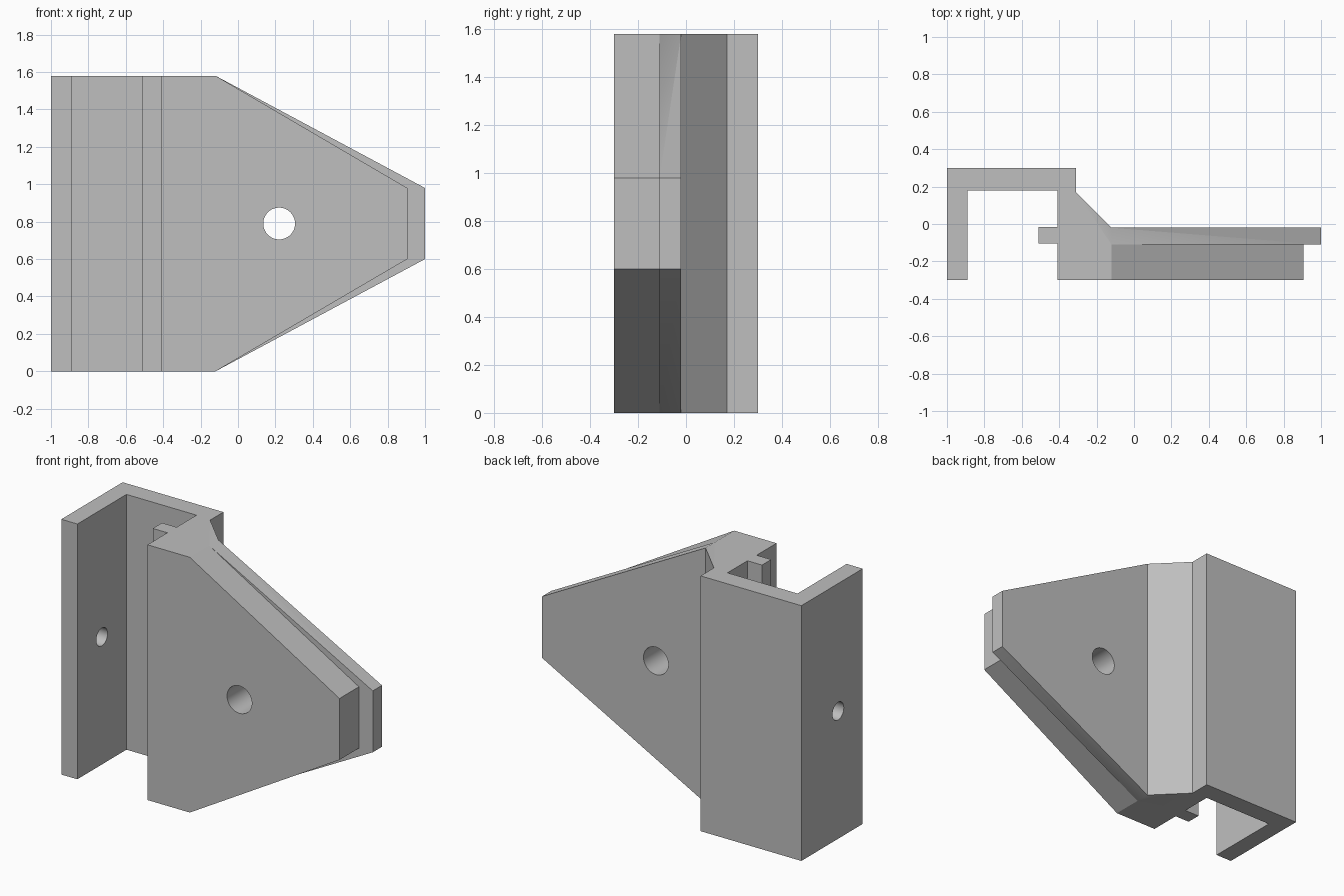
import bpy
import bmesh
from mathutils import Matrix, Vector

default = bpy.data.objects.get("Cube")
if default:
    bpy.data.objects.remove(default, do_unlink=True)

HEIGHT = 1.58
MID = HEIGHT / 2

grey = bpy.data.materials.new("plain grey")
grey.use_nodes = True
colour = (0.52, 0.52, 0.52, 1)
grey.diffuse_color = colour
grey.node_tree.nodes["Principled BSDF"].inputs["Base Color"].default_value = colour


def make_object(name, bm):
    bmesh.ops.recalc_face_normals(bm, faces=bm.faces)
    mesh = bpy.data.meshes.new(name)
    bm.to_mesh(mesh)
    bm.free()
    mesh.materials.append(grey)
    obj = bpy.data.objects.new(name, mesh)
    bpy.context.collection.objects.link(obj)
    return obj


def prism(name, points, offset):
    """Extrude a closed outline along the offset."""
    bm = bmesh.new()
    face = bm.faces.new([bm.verts.new(p) for p in points])
    result = bmesh.ops.extrude_face_region(bm, geom=[face], use_keep_orig=True)
    verts = [v for v in result["geom"] if isinstance(v, bmesh.types.BMVert)]
    bmesh.ops.translate(bm, verts=verts, vec=offset)
    return make_object(name, bm)


def hole_cutter(name, centre, radius, depth, axis):
    bm = bmesh.new()
    turn = Vector((0, 0, 1)).rotation_difference(Vector(axis)).to_matrix().to_4x4()
    bmesh.ops.create_cone(bm, cap_ends=True, segments=48, radius1=radius,
                          radius2=radius, depth=depth,
                          matrix=Matrix.Translation(centre) @ turn)
    return make_object(name, bm)


def combine(target, other, operation):
    mod = target.modifiers.new(other.name, "BOOLEAN")
    mod.operation = operation
    mod.solver = "EXACT"
    mod.object = other
    bpy.ops.object.select_all(action="DESELECT")
    bpy.context.view_layer.objects.active = target
    target.select_set(True)
    bpy.ops.object.modifier_apply(modifier=mod.name)
    bpy.data.objects.remove(other, do_unlink=True)


# Channel with clamping rib and sloped shoulder
profile = [(-1, -0.3), (-0.89, -0.3), (-0.89, 0.18), (-0.41, 0.18),
           (-0.41, -0.015), (-0.51, -0.015), (-0.51, -0.105), (-0.41, -0.105),
           (-0.41, -0.3), (-0.12, -0.3), (-0.12, -0.02), (-0.31, 0.17),
           (-0.31, 0.3), (-1, 0.3)]
bracket = prism("channel_bracket", [(x, y, 0) for x, y in profile], (0, 0, HEIGHT))


# Tapered front and back plates, stepped at the rim
def tapered_plate(name, tip, y_front, y_back):
    outline = [(-0.12, 0), (tip, 0.6), (tip, 0.98), (-0.12, HEIGHT)]
    return prism(name, [(x, y_front, z) for x, z in outline], (0, y_back - y_front, 0))


front_plate = tapered_plate("front_plate", 0.905, -0.3, -0.11)
back_plate = tapered_plate("back_plate", 1.0, -0.11, -0.02)
combine(front_plate, back_plate, "UNION")
combine(bracket, front_plate, "UNION")

# Bolt hole through the plates and screw hole through the outer wall
combine(bracket, hole_cutter("bolt_hole", (0.22, -0.16, MID), 0.085, 0.6, (0, 1, 0)),
        "DIFFERENCE")
combine(bracket, hole_cutter("screw_hole", (-0.945, -0.06, MID), 0.055, 0.3, (1, 0, 0)),
        "DIFFERENCE")

bpy.ops.object.shade_smooth_by_angle(angle=0.5)
